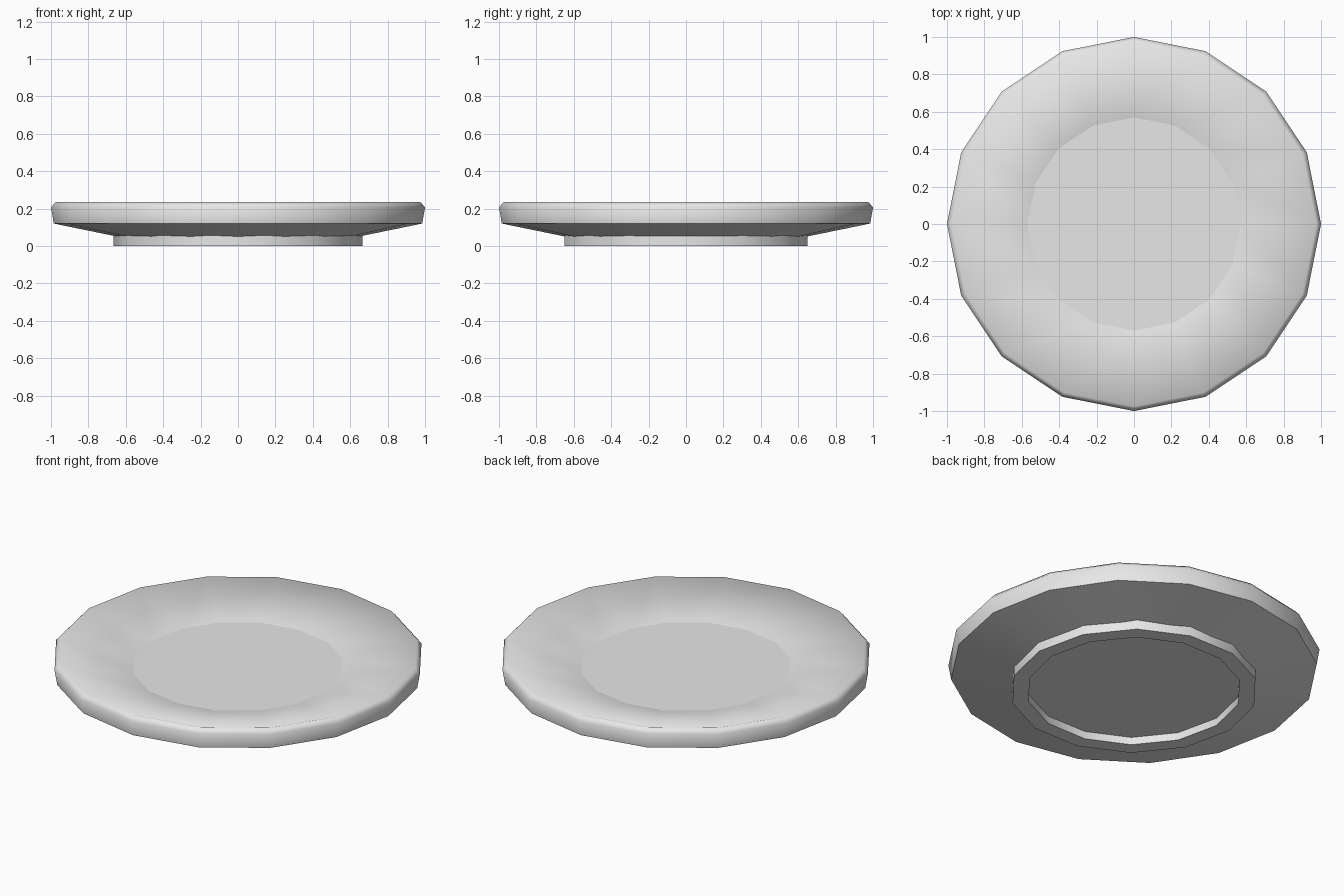
import bpy, bmesh, math

if "Cube" in bpy.data.objects:
    bpy.data.objects.remove(bpy.data.objects["Cube"])

# single ceramic colour
mat = bpy.data.materials.new("light grey ceramic")
mat.diffuse_color = (0.8, 0.8, 0.8, 1)
mat.use_nodes = True
mat.node_tree.nodes["Principled BSDF"].inputs["Base Color"].default_value = mat.diffuse_color


def lathe(name, profile, sides, closed, sharp_rings):
    """Spin (radius, z) points around z; listed rings get sharp edges."""
    bm = bmesh.new()
    rings = []
    for r, z in profile:
        rings.append([bm.verts.new((r * math.cos(2 * math.pi * i / sides),
                                    r * math.sin(2 * math.pi * i / sides), z))
                      for i in range(sides)])
    n = len(rings)
    for k in range(n if closed else n - 1):
        a, b = rings[k], rings[(k + 1) % n]
        for i in range(sides):
            j = (i + 1) % sides
            bm.faces.new((a[i], a[j], b[j], b[i]))
    if not closed:
        bm.faces.new(rings[0])
        bm.faces.new(rings[-1])
    bmesh.ops.recalc_face_normals(bm, faces=bm.faces)
    for f in bm.faces:
        f.smooth = True
    for k in sharp_rings:
        for i in range(sides):
            bm.edges.get((rings[k][i], rings[k][(i + 1) % sides])).smooth = False
    mesh = bpy.data.meshes.new(name)
    bm.to_mesh(mesh)
    bm.free()
    ob = bpy.data.objects.new(name, mesh)
    bpy.context.collection.objects.link(ob)
    mesh.materials.append(mat)
    return ob


# plate body: underside, rim wall, rim bevel, dished slope, flat well
lathe("plate_body",
      [(0.62, 0.045), (0.985, 0.12), (1.0, 0.207), (0.975, 0.235), (0.57, 0.15)],
      16, False, [0, 1, 4])

# foot ring under the plate
lathe("foot_ring",
      [(0.577, 0.0), (0.665, 0.0), (0.665, 0.06), (0.577, 0.06)],
      14, True, [0, 1, 2, 3])
